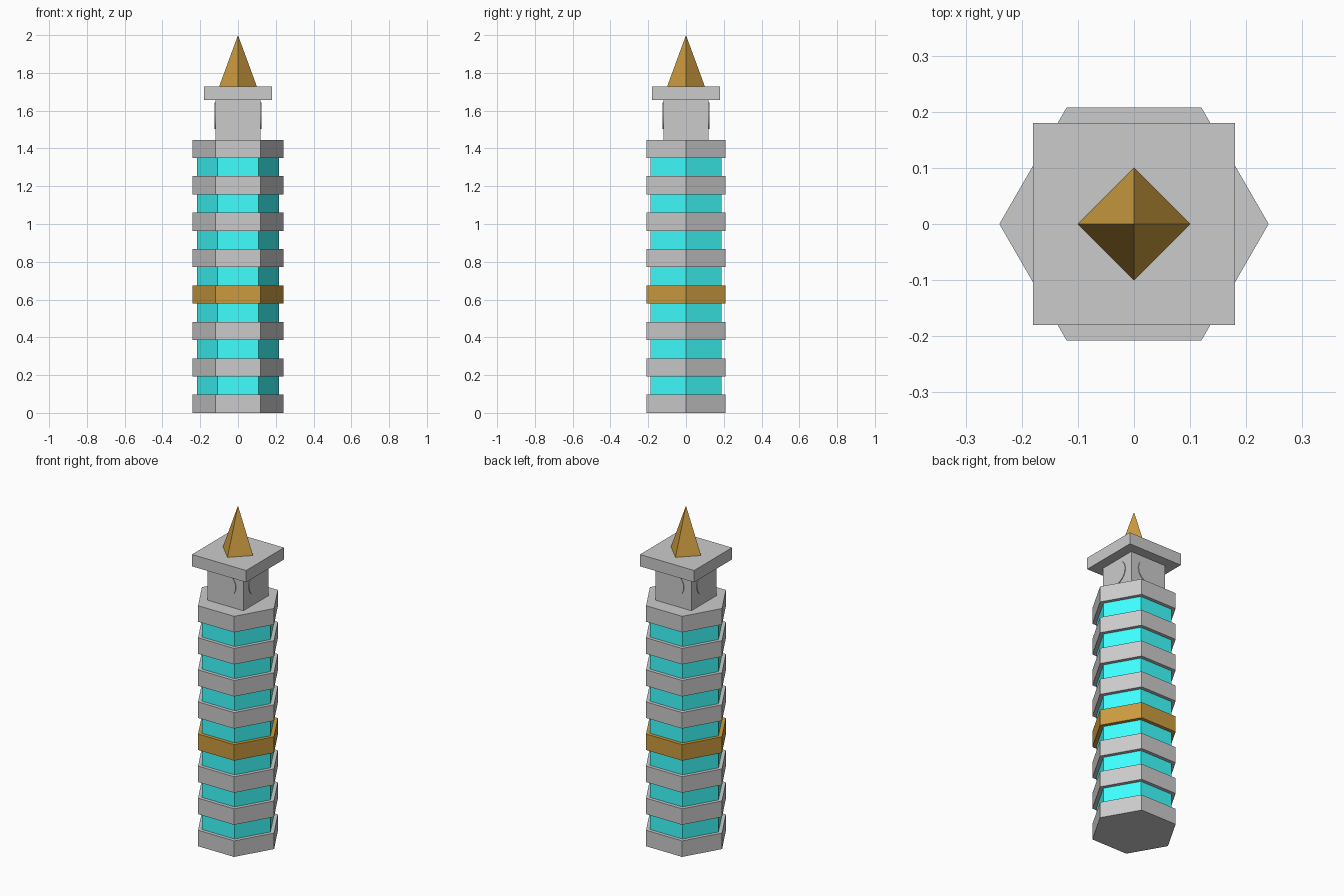
import bpy
from math import pi

if "Cube" in bpy.data.objects:
    bpy.data.objects.remove(bpy.data.objects["Cube"])


def material(name, rgb):
    m = bpy.data.materials.new(name)
    m.diffuse_color = (*rgb, 1)
    m.use_nodes = True
    m.node_tree.nodes["Principled BSDF"].inputs["Base Color"].default_value = m.diffuse_color
    return m


DARK = material("dark_stone", (0.52, 0.52, 0.52))
BROWN = material("bronze", (0.60, 0.33, 0.05))
CYAN = material("glass", (0.05, 1.0, 1.0))


def finish(name, mat):
    ob = bpy.context.object
    ob.name = name
    if mat:
        ob.data.materials.append(mat)
    return ob


def prism(name, sides, r1, z0, z1, mat=None, r2=None):
    """Upright prism or cone with a corner on the +x axis."""
    bpy.ops.mesh.primitive_cone_add(vertices=sides, radius1=r1,
                                    radius2=r1 if r2 is None else r2, depth=z1 - z0,
                                    location=(0, 0, (z0 + z1) / 2),
                                    rotation=(0, 0, pi / 2))
    return finish(name, mat)


def box(name, half, z0, z1, mat=None):
    bpy.ops.mesh.primitive_cube_add(size=1, location=(0, 0, (z0 + z1) / 2))
    bpy.context.object.scale = (2 * half, 2 * half, z1 - z0)
    return finish(name, mat)


# hexagonal shaft: wide floor slabs alternating with recessed window bands
STEP = 1.446 / 15
slab_colours = [DARK, None, None, BROWN, None, None, DARK, None]
for i, mat in enumerate(slab_colours):
    z = 2 * i * STEP
    slab = prism(f"floor_slab_{i + 1}", 6, 0.24, z, z + STEP, mat)
    slab.rotation_euler.z = pi / 6 * 3
    if i < 7:
        prism(f"window_band_{i + 1}", 6, 0.216, z + STEP, z + 2 * STEP, CYAN)

# hexagon corners point along x (primitive starts at +y, turned by 90 degrees)

# clock room with a round dial on each side
box("clock_room", 0.12, 1.446, 1.656, DARK)
for name, rot in (("dial_front_back", (pi / 2, 0, 0)),
                  ("dial_left_right", (0, pi / 2, 0))):
    bpy.ops.mesh.primitive_cylinder_add(vertices=32, radius=0.071, depth=0.248,
                                        location=(0, 0, 1.573), rotation=rot)
    finish(name, None)
    bpy.ops.object.shade_smooth_by_angle()

# overhanging roof slab and pyramid spire
box("roof_slab", 0.18, 1.656, 1.727)
prism("spire", 4, 0.10, 1.727, 2.0, BROWN, r2=0)
